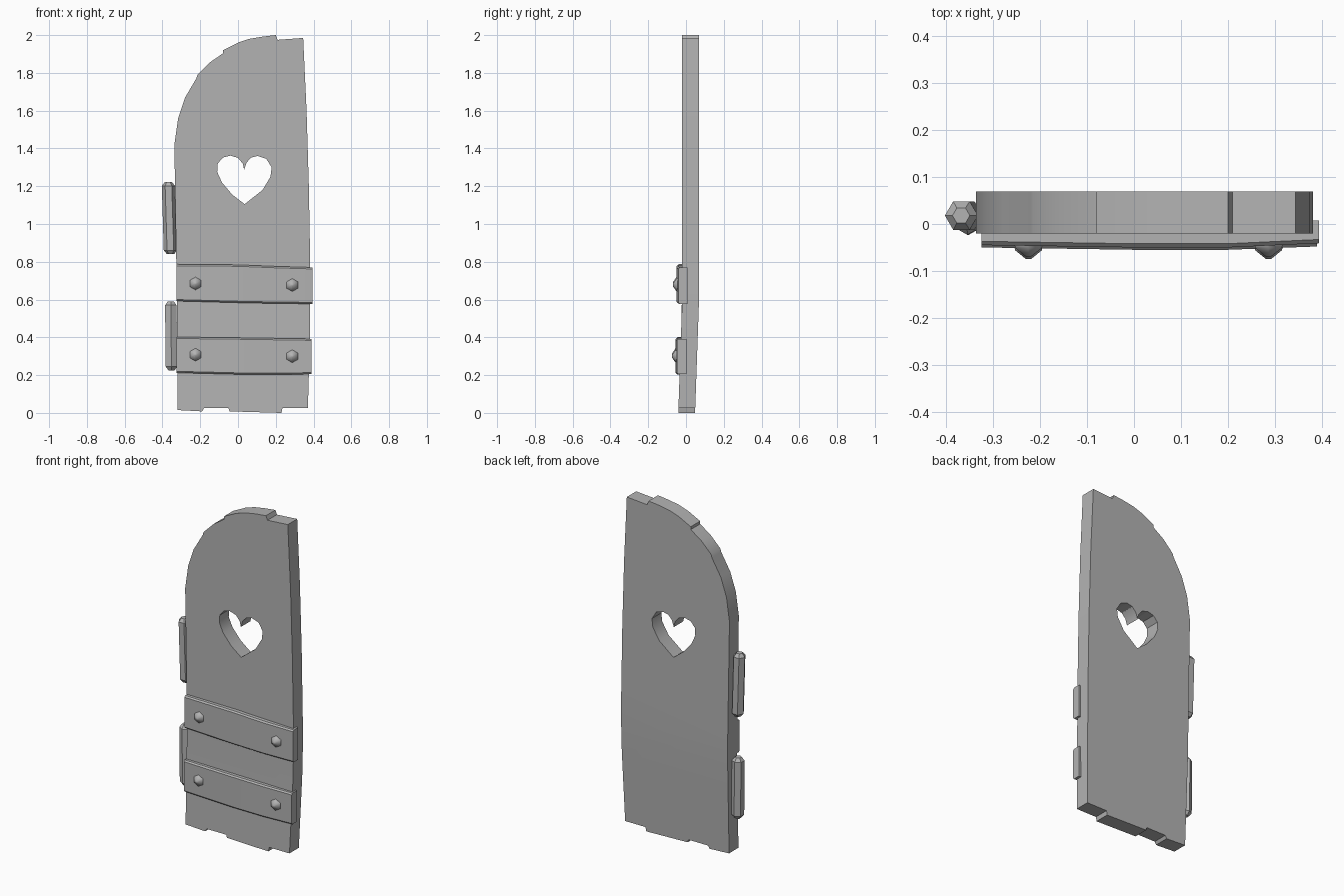
import bpy
import bmesh
import math
from mathutils import Matrix, Vector

cube = bpy.data.objects.get("Cube")
if cube:
    bpy.data.objects.remove(cube, do_unlink=True)

grey = bpy.data.materials.new("plain grey")
grey.use_nodes = True
colour = (0.45, 0.45, 0.45, 1)
grey.diffuse_color = colour
grey.node_tree.nodes["Principled BSDF"].inputs["Base Color"].default_value = colour


def finish(bm, name, angle=30):
    bmesh.ops.recalc_face_normals(bm, faces=bm.faces)
    mesh = bpy.data.meshes.new(name)
    bm.to_mesh(mesh)
    bm.free()
    mesh.materials.append(grey)
    obj = bpy.data.objects.new(name, mesh)
    bpy.context.collection.objects.link(obj)
    bpy.ops.object.select_all(action="DESELECT")
    obj.select_set(True)
    bpy.context.view_layer.objects.active = obj
    bpy.ops.object.shade_smooth_by_angle(angle=math.radians(angle))
    return obj


def loft(bm, rings):
    """Skin closed rings of equal length and cap both ends."""
    loops = [[bm.verts.new(p) for p in ring] for ring in rings]
    n = len(loops[0])
    for a, b in zip(loops, loops[1:]):
        for i in range(n):
            bm.faces.new((a[i], a[(i + 1) % n], b[(i + 1) % n], b[i]))
    bm.faces.new(loops[0])
    bm.faces.new(loops[-1])


# Door panel: stepped plank outline with an arched side and a heart opening
outline = [(-.32, .015), (-.19, .008), (-.18, .025), (-.05, .025), (-.045, .008),
           (.23, 0), (.235, .025), (.37, .025), (.382, .45), (.382, .8), (.375, 1.2),
           (.363, 1.6), (.345, 1.985), (.21, 1.975), (.2, 2), (.13, 1.992), (.06, 1.98),
           (0, 1.96), (-.08, 1.92), (-.08, 1.903), (-.15, 1.855), (-.215, 1.79),
           (-.22, 1.772), (-.28, 1.67), (-.317, 1.56), (-.337, 1.42), (-.33, 1), (-.325, .7)]
heart = [(.035, 1.105), (-.03, 1.155), (-.085, 1.22), (-.11, 1.275), (-.107, 1.32),
         (-.08, 1.352), (-.04, 1.362), (0, 1.35), (.025, 1.32), (.033, 1.287), (.045, 1.325),
         (.07, 1.352), (.105, 1.36), (.15, 1.345), (.178, 1.3), (.172, 1.25), (.13, 1.18)]
bm = bmesh.new()
edges = []
for loop in (outline, heart):
    vs = [bm.verts.new((x, -.02, z)) for x, z in loop]
    edges += [bm.edges.new((vs[i], vs[(i + 1) % len(vs)])) for i in range(len(vs))]
bmesh.ops.triangle_fill(bm, edges=edges, use_beauty=True, normal=(0, -1, 0))
extruded = bmesh.ops.extrude_face_region(bm, geom=bm.faces[:])
moved = [g for g in extruded["geom"] if isinstance(g, bmesh.types.BMVert)]
bmesh.ops.translate(bm, verts=moved, vec=(0, .089, 0))
# The lower end leans gently forward
for height in (.2, .4, .6):
    bmesh.ops.bisect_plane(bm, geom=bm.verts[:] + bm.edges[:] + bm.faces[:],
                           plane_co=(0, 0, height), plane_no=(0, 0, 1))
for v in bm.verts:
    v.co.y -= .035 * max(0, .6 - v.co.z)
finish(bm, "door_panel")


# Cross bands, slightly sagging, with chamfered front edges
def band(name, stations, shift):
    bm = bmesh.new()
    rings = []
    for x, front, low, high in stations:
        front += shift
        rings.append([(x, .007 + shift, low), (x, front + .008, low),
                      (x, front, low + .008), (x, front, high - .008),
                      (x, front + .008, high), (x, .007 + shift, high)])
    loft(bm, rings)
    finish(bm, name)


band("upper_band", [(-.325, -.045, .592, .787), (0, -.05, .583, .784),
                    (.2, -.05, .579, .776), (.395, -.041, .577, .77)], 0)
band("lower_band", [(-.325, -.045, .212, .402), (0, -.05, .204, .398),
                    (.2, -.05, .203, .395), (.39, -.043, .205, .392)], -.005)

# Faceted rivets on the bands
for label, x, z, y in (("upper_right", -.225, .685, -.047), ("upper_left", .287, .677, -.047),
                       ("lower_right", -.225, .308, -.052), ("lower_left", .287, .3, -.052)):
    bm = bmesh.new()
    rings = []
    for radius, depth in ((.035, .004), (.033, -.004), (.006, -.023)):
        rings.append([(x + radius * math.sin(math.tau * i / 6), y + depth,
                       z + radius * math.cos(math.tau * i / 6)) for i in range(6)])
    loft(bm, rings)
    finish(bm, label + "_rivet", 50)


# Hinge barrels: six-sided bars with tapered ends
def hinge(name, x, y, low, high, turn, lean):
    bm = bmesh.new()
    rings = []
    for z, scale in ((low, .5), (low + .02, .95), (high - .02, .95), (high, .5)):
        centre = Vector((x + lean * (z - (low + high) / 2), y, z))
        rings.append([centre + Matrix.Rotation(turn + math.tau * i / 6, 3, "Z")
                      @ Vector((.037 * scale, 0, 0)) for i in range(6)])
    loft(bm, rings)
    finish(bm, name)


hinge("upper_hinge", -.363, .018, .84, 1.222, 0, -.03)
hinge("lower_hinge", -.354, .012, .225, .59, math.radians(30), -.01)
